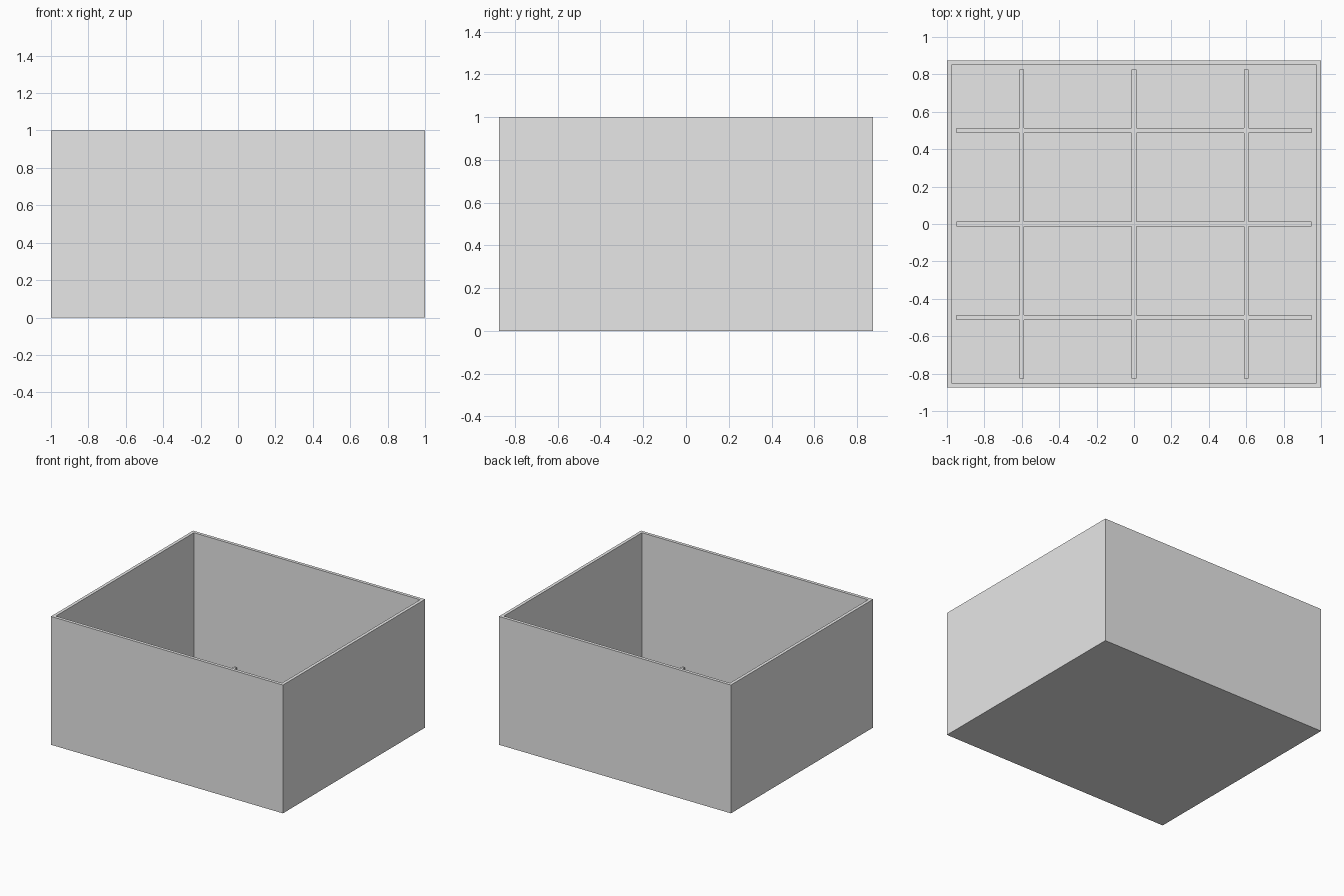
import bpy
import bmesh
from mathutils import Matrix, Vector

cube = bpy.data.objects.get("Cube")
if cube:
    bpy.data.objects.remove(cube, do_unlink=True)

WIDTH, DEPTH, HEIGHT = 2.0, 1.75, 1.0
WALL = 0.025
RIB_TOP = 0.0625

grey = bpy.data.materials.new("light_grey")
grey.use_nodes = True
grey.diffuse_color = (0.8, 0.8, 0.8, 1)
grey.node_tree.nodes["Principled BSDF"].inputs["Base Color"].default_value = (0.8, 0.8, 0.8, 1)


def make_object(name, bm):
    mesh = bpy.data.meshes.new(name)
    bm.to_mesh(mesh)
    bm.free()
    mesh.materials.append(grey)
    obj = bpy.data.objects.new(name, mesh)
    bpy.context.collection.objects.link(obj)
    return obj


def block(name, size, centre):
    bm = bmesh.new()
    bmesh.ops.create_cube(bm, size=1, matrix=Matrix.Translation(centre) @ Matrix.Diagonal((*size, 1)))
    return make_object(name, bm)


# Open box: inset the top face by the wall thickness and sink it to the floor
bm = bmesh.new()
bmesh.ops.create_cube(bm, size=1, matrix=Matrix.Translation((0, 0, HEIGHT / 2))
                      @ Matrix.Diagonal((WIDTH, DEPTH, HEIGHT, 1)))
top = max(bm.faces, key=lambda f: f.calc_center_median().z)
bmesh.ops.inset_region(bm, faces=[top], thickness=WALL, use_even_offset=True)
inner = bmesh.ops.extrude_discrete_faces(bm, faces=[top])["faces"]
bmesh.ops.translate(bm, verts=inner[0].verts, vec=Vector((0, 0, WALL - HEIGHT)))
bmesh.ops.recalc_face_normals(bm, faces=bm.faces)
make_object("box", bm)

# Raised grid of ribs on the floor, sunk slightly into it
rib_bottom = WALL / 2
rib_height = RIB_TOP - rib_bottom
rib_z = (RIB_TOP + rib_bottom) / 2
grid = block("floor_ribs", (WALL, DEPTH - 4 * WALL, rib_height), (0, 0, rib_z))
ribs = [block("long_rib", (WIDTH - 4 * WALL, WALL, rib_height), (0, y, rib_z)) for y in (-0.5, 0, 0.5)]
ribs += [block("cross_rib", (WALL, DEPTH - 4 * WALL, rib_height), (x, 0, rib_z)) for x in (-0.6, 0.6)]

# Join the crossing ribs into one clean solid
for rib in ribs:
    union = grid.modifiers.new("join_rib", "BOOLEAN")
    union.operation = "UNION"
    union.solver = "EXACT"
    union.object = rib
    rib.hide_render = True
    rib.hide_set(True)
bpy.context.view_layer.update()
joined = bpy.data.meshes.new_from_object(grid.evaluated_get(bpy.context.evaluated_depsgraph_get()))
grid.modifiers.clear()
grid.data = joined
for rib in ribs:
    bpy.data.objects.remove(rib, do_unlink=True)
